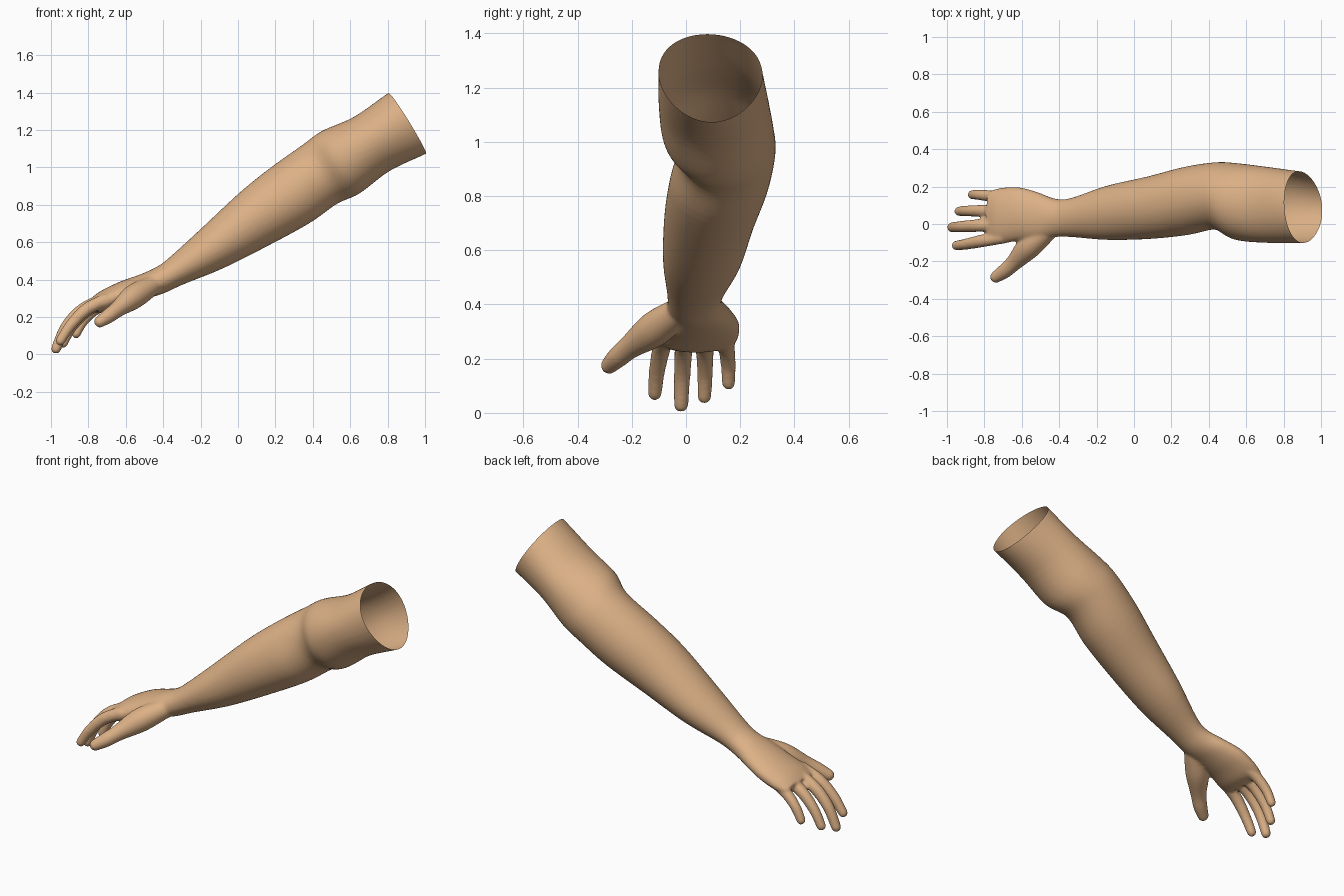
import bpy, bmesh, math
from mathutils import Vector

if "Cube" in bpy.data.objects:
    bpy.data.objects.remove(bpy.data.objects["Cube"], do_unlink=True)

skin = bpy.data.materials.new("warm skin")
skin.use_nodes = True
tone = (0.72, 0.44, 0.24, 1)
skin.diffuse_color = tone
bsdf = skin.node_tree.nodes["Principled BSDF"]
bsdf.inputs["Base Color"].default_value = tone
bsdf.inputs["Roughness"].default_value = 0.6


def smooth_rows(rows, steps):
    """Catmull-Rom interpolation of number rows."""
    out = []
    for i in range(len(rows) - 1):
        a, b, c, d = (rows[max(0, min(len(rows) - 1, i + k))] for k in (-1, 0, 1, 2))
        for s in range(steps):
            t = s / steps
            out.append([0.5 * (2 * q + (r - p) * t + (2 * p - 5 * q + 4 * r - w) * t * t
                        + (3 * q - p - 3 * r + w) * t ** 3)
                        for p, q, r, w in zip(a, b, c, d)])
    return out + [list(rows[-1])]


def loft(bm, rings, n=32):
    """Closed tube through rings of (centre, up axis, side axis, wedge)."""
    loops = []
    for c, u, v, wedge in rings:
        angles = [2 * math.pi * k / n for k in range(n)]
        loops.append([bm.verts.new(c + u * math.sin(a) + v * math.cos(a) * (1 + wedge * math.sin(a)))
                      for a in angles])
    for p, q in zip(loops, loops[1:]):
        for k in range(n):
            bm.faces.new((p[k], p[(k + 1) % n], q[(k + 1) % n], q[k]))
    bm.faces.new(loops[0])
    bm.faces.new(loops[-1])


def digit(bm, path):
    """Tapered finger along rows of x, y, z, radius, with a round tip."""
    rows = smooth_rows(path, 6)
    pts = [Vector(r[:3]) for r in rows]
    rings = []
    for i, r in enumerate(rows):
        d = (pts[min(i + 1, len(pts) - 1)] - pts[max(i - 1, 0)]).normalized()
        side = d.cross(Vector((0, 0, 1))).normalized()
        rings.append((pts[i], side.cross(d) * r[3], side * r[3], 0))
    c, u, v, _ = rings[-1]
    for k in range(1, 6):
        a = k * math.pi / 11
        rings.append((c + d * rows[-1][3] * math.sin(a), u * math.cos(a), v * math.cos(a), 0))
    loft(bm, rings, 20)


bm = bmesh.new()

# Arm and palm: top x, z, bottom x, z, front y, back y, wedge
sections = [
    (0.92, 1.47, 1.12, 1.13, -0.10, 0.27, 0.12),
    (0.80, 1.395, 1.0, 1.07, -0.10, 0.28, 0.12),
    (0.62, 1.27, 0.81, 0.98, -0.10, 0.305, 0.08),
    (0.45, 1.195, 0.65, 0.86, -0.085, 0.325, 0),
    (0.345, 1.12, 0.53, 0.805, -0.03, 0.33, 0),
    (0.17, 0.995, 0.38, 0.70, -0.06, 0.305, 0),
    (0.01, 0.866, 0.15, 0.575, -0.08, 0.255, 0),
    (-0.20, 0.67, -0.08, 0.46, -0.085, 0.205, 0),
    (-0.37, 0.515, -0.29, 0.375, -0.07, 0.14, 0),
    (-0.44, 0.465, -0.40, 0.325, -0.07, 0.135, 0),
    (-0.53, 0.425, -0.50, 0.295, -0.09, 0.17, 0),
    (-0.64, 0.385, -0.60, 0.26, -0.09, 0.197, 0),
    (-0.74, 0.335, -0.69, 0.225, -0.108, 0.192, 0),
    (-0.795, 0.29, -0.755, 0.225, -0.105, 0.175, 0),
]
rings = []
for xt, zt, xb, zb, y0, y1, wedge in smooth_rows(sections, 5):
    top, bottom = Vector((xt, 0, zt)), Vector((xb, 0, zb))
    centre = (top + bottom) / 2 + Vector((0, (y0 + y1) / 2, 0))
    rings.append((centre, (top - bottom) / 2, Vector((0, (y1 - y0) / 2, 0)), wedge))
loft(bm, rings, 48)

# Fingers and thumb
digits = [
    [(-0.70, -0.07, 0.295, 0.035), (-0.81, -0.09, 0.24, 0.034),
     (-0.895, -0.107, 0.155, 0.030), (-0.95, -0.115, 0.072, 0.026)],
    [(-0.70, 0.00, 0.30, 0.036), (-0.83, -0.008, 0.24, 0.034),
     (-0.92, -0.014, 0.145, 0.031), (-0.973, -0.018, 0.03, 0.027)],
    [(-0.70, 0.07, 0.29, 0.035), (-0.81, 0.07, 0.23, 0.033),
     (-0.89, 0.07, 0.145, 0.029), (-0.935, 0.068, 0.06, 0.026)],
    [(-0.68, 0.14, 0.285, 0.034), (-0.77, 0.15, 0.235, 0.031),
     (-0.83, 0.156, 0.175, 0.028), (-0.865, 0.157, 0.11, 0.025)],
    [(-0.45, -0.025, 0.375, 0.052), (-0.555, -0.115, 0.31, 0.066),
     (-0.64, -0.205, 0.245, 0.045), (-0.69, -0.25, 0.207, 0.040),
     (-0.738, -0.283, 0.175, 0.032)],
]
for path in digits:
    digit(bm, path)
bmesh.ops.recalc_face_normals(bm, faces=bm.faces)

mesh = bpy.data.meshes.new("arm")
bm.to_mesh(mesh)
bm.free()
arm = bpy.data.objects.new("arm", mesh)
bpy.context.collection.objects.link(arm)

# Fuse into one skin and soften the joins
remesh = arm.modifiers.new("fuse", 'REMESH')
remesh.mode = 'VOXEL'
remesh.voxel_size = 0.008
soften = arm.modifiers.new("soften", 'SMOOTH')
soften.factor = 0.5
soften.iterations = 8
bpy.context.view_layer.update()
fused = bpy.data.meshes.new_from_object(arm.evaluated_get(bpy.context.evaluated_depsgraph_get()))
arm.modifiers.clear()
arm.data = fused

# Cut the open upper end
bm = bmesh.new()
bm.from_mesh(fused)
bmesh.ops.bisect_plane(bm, geom=bm.verts[:] + bm.edges[:] + bm.faces[:],
                       plane_co=(0.905, 0.09, 1.235), plane_no=(0.85, 0.07, 0.53), clear_outer=True)
for f in bm.faces:
    f.smooth = True
    f.material_index = 0
bm.to_mesh(fused)
bm.free()
fused.materials.clear()
fused.materials.append(skin)
